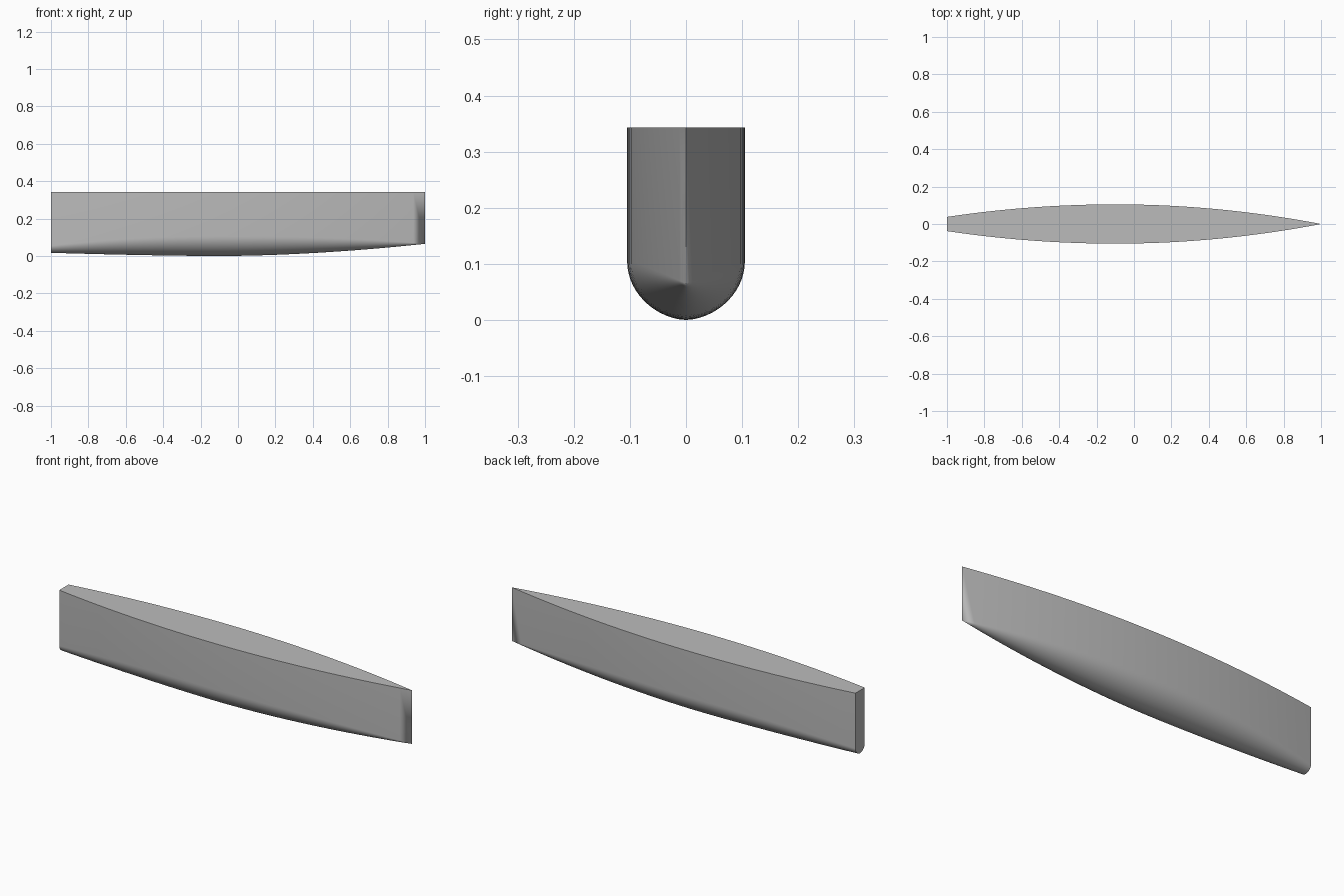
import bpy, bmesh, math

cube = bpy.data.objects.get("Cube")
if cube:
    bpy.data.objects.remove(cube, do_unlink=True)

DECK = 0.343      # flat deck height
BEAM = 0.105      # greatest half width
MID = -0.1        # widest station
STATIONS, ARC = 32, 14


def half_width(x):
    if x > MID:
        return BEAM * (1 - ((x - MID) / (1 - MID)) ** 2)
    return BEAM - 0.067 * ((MID - x) / (1 + MID)) ** 2


def keel(x):
    if x > MID:
        return 0.065 * ((x - MID) / (1 - MID)) ** 1.8
    return 0.017 * ((MID - x) / (1 + MID)) ** 1.6


def section(x):
    """Upright sides over a round bilge with a slight point at the keel."""
    w, k = half_width(x), keel(x)
    pts = [(x, -w, DECK)]
    for i in range(2 * ARC + 1):
        t = math.sin((i / ARC - 1) * math.pi / 2)
        pts.append((x, w * t, k + w * (1 - math.sqrt(1 - abs(t) ** 1.8))))
    return pts + [(x, w, DECK)]


# Hull skin lofted from stern to bow, closed by transom and deck
bm = bmesh.new()
rings = [[bm.verts.new(p) for p in section(-1 + 2 * s / STATIONS)]
         for s in range(STATIONS + 1)]
for a, b in zip(rings, rings[1:]):
    for i in range(len(a) - 1):
        bm.faces.new((a[i], a[i + 1], b[i + 1], b[i]))
    bm.faces.new((a[-1], a[0], b[0], b[-1]))
bm.faces.new(rings[0])
bmesh.ops.remove_doubles(bm, verts=bm.verts, dist=0.0001)
bmesh.ops.recalc_face_normals(bm, faces=bm.faces)

mesh = bpy.data.meshes.new("hull")
bm.to_mesh(mesh)
bm.free()
hull = bpy.data.objects.new("hull", mesh)
bpy.context.collection.objects.link(hull)

# Single grey paint
grey = bpy.data.materials.new("hull grey")
grey.use_nodes = True
colour = (0.5, 0.5, 0.5, 1)
grey.diffuse_color = colour
grey.node_tree.nodes["Principled BSDF"].inputs["Base Color"].default_value = colour
mesh.materials.append(grey)

bpy.context.view_layer.objects.active = hull
hull.select_set(True)
bpy.ops.object.shade_smooth_by_angle(angle=math.radians(30))
